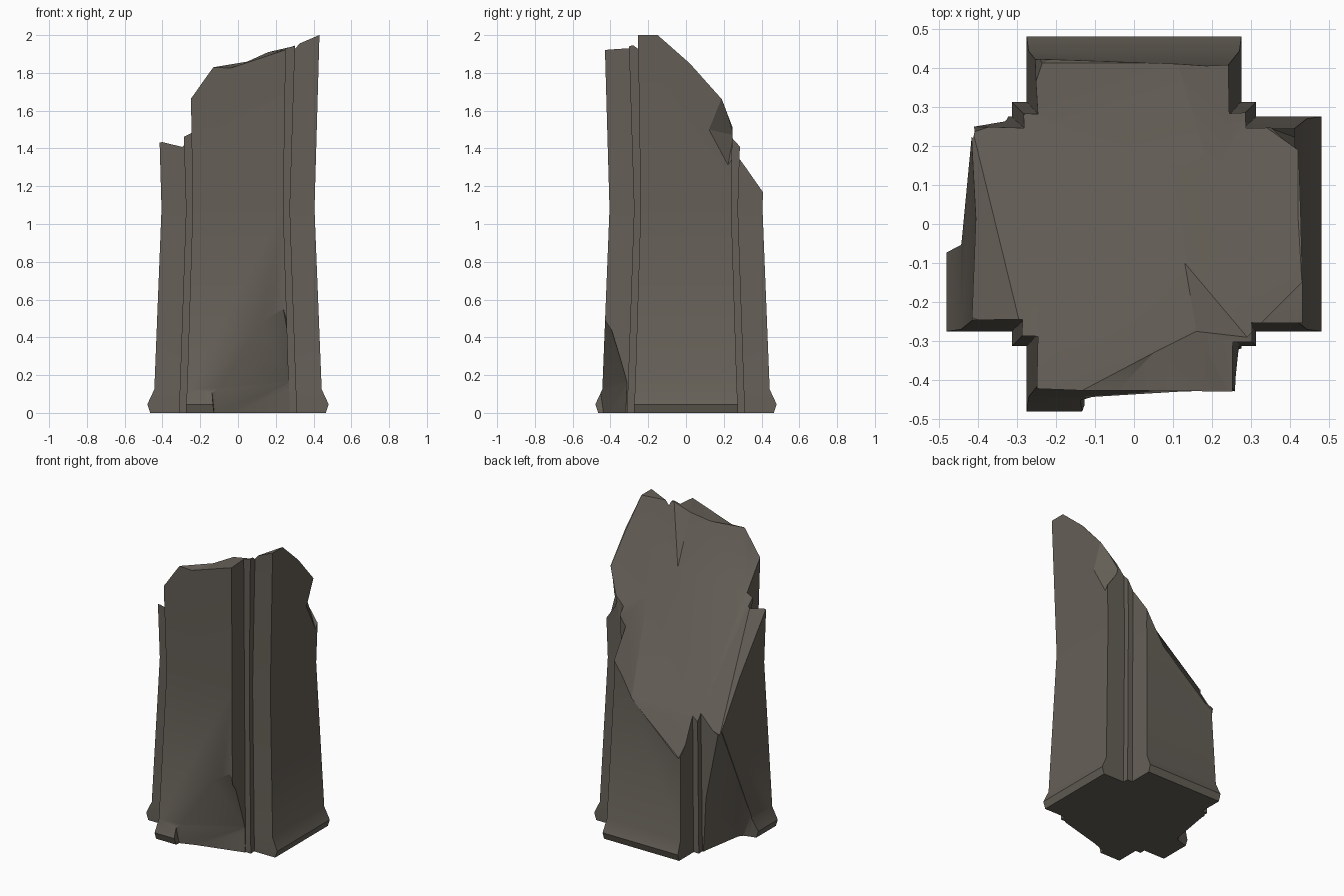
import bpy, bmesh, math
from mathutils import Vector
from mathutils.geometry import delaunay_2d_cdt

if "Cube" in bpy.data.objects:
    bpy.data.objects.remove(bpy.data.objects["Cube"])

stone = bpy.data.materials.new("dark_weathered_stone")
stone.diffuse_color = (0.13, 0.115, 0.095, 1)
stone.use_nodes = True
stone.node_tree.nodes["Principled BSDF"].inputs["Base Color"].default_value = stone.diffuse_color


def make_object(name, bm):
    bmesh.ops.recalc_face_normals(bm, faces=bm.faces[:])
    mesh = bpy.data.meshes.new(name)
    bm.to_mesh(mesh)
    bm.free()
    mesh.materials.append(stone)
    ob = bpy.data.objects.new(name, mesh)
    bpy.context.collection.objects.link(ob)
    return ob


def section(reach, half, notch):
    """Cross plan with a small stepped moulding in each inner corner."""
    quarter = [(reach, -half), (reach, half), (notch, half), (notch, notch), (half, notch)]
    pts = []
    for k in range(4):
        c, s = round(math.cos(k * math.pi / 2)), round(math.sin(k * math.pi / 2))
        pts += [(x * c - y * s, x * s + y * c) for x, y in quarter]
        pts.append(((half * c - notch * s), (half * s + notch * c)))
        pts.pop()
    return pts


# Pillar shaft: flared foot, slim waist, wider head
levels = [(0, .465, .275, .312), (.045, .48, .275, .312), (.125, .443, .27, .308),
          (1.08, .405, .24, .275), (2.2, .437, .257, .31)]
bm = bmesh.new()
rings = [[bm.verts.new((x, y, z)) for x, y in section(*dims)] for z, *dims in levels]
for lo, hi in zip(rings, rings[1:]):
    n = len(lo)
    for i in range(n):
        j = (i + 1) % n
        bm.faces.new((lo[i], lo[j], hi[j], hi[i]))
bm.faces.new(rings[0][::-1])
bm.faces.new(rings[-1])
pillar = make_object("broken_pillar", bm)


def cut(cutter):
    cutter.hide_render = True
    mod = pillar.modifiers.new("cut", 'BOOLEAN')
    mod.operation = 'DIFFERENCE'
    mod.solver = 'EXACT'
    mod.object = cutter
    bpy.context.view_layer.objects.active = pillar
    bpy.ops.object.modifier_apply(modifier=mod.name)
    bpy.data.objects.remove(cutter)


def hull_cutter(name, pts):
    bm = bmesh.new()
    for p in pts:
        bm.verts.new(p)
    res = bmesh.ops.convex_hull(bm, input=bm.verts[:])
    loose = [v for v in bm.verts if not v.link_faces]
    bmesh.ops.delete(bm, geom=loose, context='VERTS')
    return make_object(name, bm)


# Broken top: triangulated fracture surface, extruded upward as a cutter
rim = [(-.24, -.425, 1.68), (-.13, -.425, 1.83), (-.04, -.425, 1.825), (.245, -.43, 1.92),
       (.29, -.29, 1.94), (.43, -.25, 2.0), (.43, -.15, 2.0), (.42, .02, 1.85),
       (.42, .19, 1.66), (.42, .25, 1.49), (.285, .285, 1.41), (.24, .412, 1.16),
       (.11, .412, .95), (-.235, .412, .65), (-.28, .28, .86), (-.412, .235, .78),
       (-.415, -.24, 1.43), (-.285, -.285, 1.46)]
inner = [(-.235, -.29, 1.49), (.13, -.1, 1.62), (.16, -.275, 1.91), (.05, -.33, 1.86),
         (.2, .12, 1.49)]
outer = [(x * 1.4, y * 1.4, z) for x, y, z in rim]
pts = rim + inner + outer
co, _, tris, orig, _, _ = delaunay_2d_cdt([Vector(p[:2]) for p in pts], [], [], 0, 1e-5)
bm = bmesh.new()
vs = [bm.verts.new((c.x, c.y, pts[o[0]][2])) for c, o in zip(co, orig)]
for t in tris:
    bm.faces.new([vs[i] for i in t])
ext = bmesh.ops.extrude_face_region(bm, geom=bm.faces[:], use_keep_orig=True)
for g in ext["geom"]:
    if isinstance(g, bmesh.types.BMVert):
        g.co.z = 2.6
cut(make_object("fracture_cutter", bm))

# Chip out of the front foot
cut(hull_cutter("front_chip", [
    (-.14, -.455, .13), (.12, -.43, .48), (.24, -.425, .55), (.275, -.31, .16),
    (-.12, -.43, -.05), (.3, -.315, -.05), (-.14, -.6, .13), (-.13, -.6, -.05),
    (.12, -.6, .48), (.24, -.6, .55), (.32, -.6, .5), (.31, -.6, -.05), (.31, -.315, .16)]))

# Chip out of the left foot
cut(hull_cutter("left_chip", [
    (-.412, .22, .8), (-.44, -.05, .15), (-.37, -.05, -.05), (-.32, .25, -.05),
    (-.33, .25, .35), (-.6, -.1, .13), (-.6, -.1, -.05), (-.6, .25, .8),
    (-.33, .4, .35), (-.32, .4, -.05), (-.6, .4, .8), (-.6, .4, -.05), (-.41, .4, .8)]))

# Small chip high on the back edge of the right arm
cut(hull_cutter("right_chip", [
    (.425, .19, 1.68), (.418, .12, 1.5), (.418, .22, 1.3), (.33, .252, 1.47),
    (.39, .2, 1.45), (.5, .12, 1.5), (.5, .3, 1.7), (.5, .3, 1.3), (.4, .3, 1.5)]))

# Keep it standing on the ground and keep fracture edges crisp
bpy.ops.object.select_all(action='DESELECT')
pillar.select_set(True)
bpy.context.view_layer.objects.active = pillar
bpy.ops.object.shade_smooth_by_angle(angle=math.radians(25))
